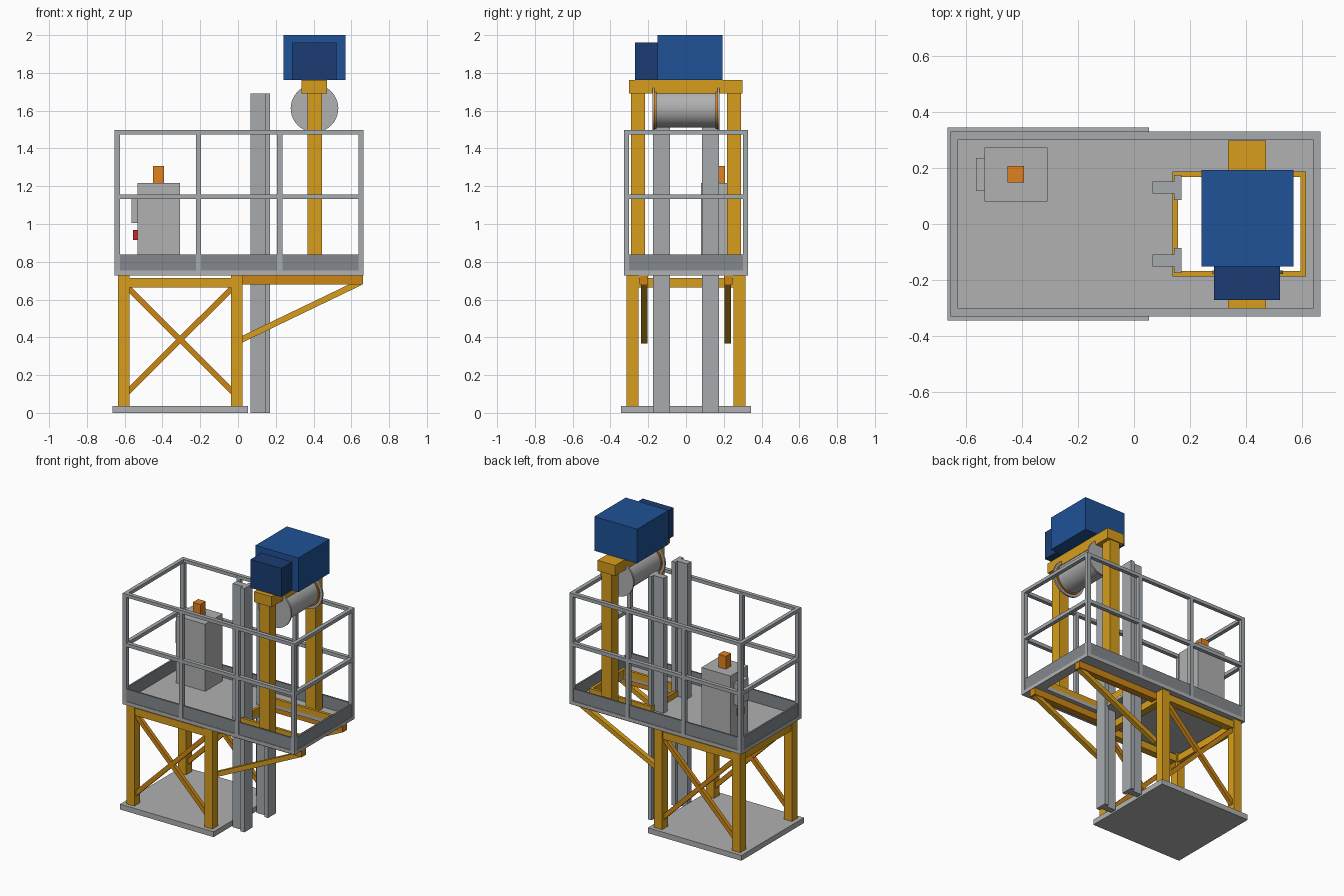
import bpy, bmesh, math
from mathutils import Vector

if "Cube" in bpy.data.objects:
    bpy.data.objects.remove(bpy.data.objects["Cube"])


def material(name, r, g, b):
    m = bpy.data.materials.new(name)
    m.diffuse_color = (r, g, b, 1)
    m.use_nodes = True
    m.node_tree.nodes["Principled BSDF"].inputs["Base Color"].default_value = m.diffuse_color
    return m


YELLOW = material("yellow_paint", 0.68, 0.34, 0.012)
AMBER = material("amber_paint", 0.60, 0.24, 0.007)
BLUE = material("blue_paint", 0.014, 0.085, 0.31)
NAVY = material("navy_paint", 0.011, 0.046, 0.17)
STEEL = material("steel", 0.38, 0.41, 0.43)
DARK = material("dark_steel", 0.23, 0.25, 0.27)
ORANGE = material("orange", 0.74, 0.22, 0.013)
RED = material("red", 0.55, 0.02, 0.02)
GREY = material("light_grey", 0.44, 0.44, 0.44)


def finish(name, bm, mat):
    bmesh.ops.recalc_face_normals(bm, faces=bm.faces)
    me = bpy.data.meshes.new(name)
    bm.to_mesh(me)
    bm.free()
    me.materials.append(mat)
    ob = bpy.data.objects.new(name, me)
    bpy.context.collection.objects.link(ob)
    return ob


def box(name, x, y, z, mat):
    """Box from (min, max) pairs."""
    bm = bmesh.new()
    bmesh.ops.create_cube(bm, size=1)
    for v in bm.verts:
        v.co = [r[0] if c < 0 else r[1] for c, r in zip(v.co, (x, y, z))]
    return finish(name, bm, mat)


def extrude(name, faces, z0, z1, mat):
    """Extrude flat 2D polygons (sharing corners) upwards."""
    bm = bmesh.new()
    for poly in faces:
        bm.faces.new([bm.verts.new((px, py, z0)) for px, py in poly])
    bmesh.ops.remove_doubles(bm, verts=bm.verts, dist=1e-5)
    geo = bmesh.ops.extrude_face_region(bm, geom=bm.faces[:], use_keep_orig=True)
    for v in geo["geom"]:
        if isinstance(v, bmesh.types.BMVert):
            v.co.z = z1
    return finish(name, bm, mat)


def ring(name, x, y, wall, z0, z1, mat, hole=None):
    """Rectangular frame, with given wall or explicit hole (x0, x1, y0, y1)."""
    a, b, c, d = hole or (x[0] + wall, x[1] - wall, y[0] + wall, y[1] - wall)
    o = [(x[0], y[0]), (x[1], y[0]), (x[1], y[1]), (x[0], y[1])]
    i = [(a, c), (b, c), (b, d), (a, d)]
    quads = [(o[k], o[(k + 1) % 4], i[(k + 1) % 4], i[k]) for k in range(4)]
    return extrude(name, quads, z0, z1, mat)


def brace(name, p, q, y, width, depth, mat):
    """Bar in the xz plane from p to q."""
    p, q = Vector((p[0], y, p[1])), Vector((q[0], y, q[1]))
    ob = box(name, (-(q - p).length / 2, (q - p).length / 2),
             (-depth / 2, depth / 2), (-width / 2, width / 2), mat)
    ob.location = (p + q) / 2
    ob.rotation_euler.y = -math.atan2(q.z - p.z, q.x - p.x)
    return ob


def cylinder(name, x, z, radius, y0, y1, mat):
    bpy.ops.mesh.primitive_cylinder_add(
        vertices=48, radius=radius, depth=y1 - y0,
        location=(x, (y0 + y1) / 2, z), rotation=(math.pi / 2, 0, 0))
    ob = bpy.context.object
    ob.name = name
    ob.data.materials.append(mat)
    bpy.ops.object.shade_smooth_by_angle(angle=math.radians(35))
    return ob


def span(s, a, b):
    """Interval (a, b) mirrored to side s."""
    return (a, b) if s > 0 else (-b, -a)


# Base plate and legs
box("base_plate", (-0.665, 0.053), (-0.343, 0.343), (0, 0.037), GREY)
LEG_X = [(-0.636, -0.574), (-0.038, 0.024)]
for s, side in ((-1, "front"), (1, "back")):
    for xr, end in zip(LEG_X, ("left", "right")):
        box(f"{side}_{end}_leg", xr, span(s, 0.252, 0.315), (0.037, 0.728), YELLOW)
    box(f"{side}_top_beam", (-0.58, -0.03), span(s, 0.258, 0.309), (0.663, 0.714), YELLOW)
    # Crossed braces between the legs
    brace(f"{side}_rising_brace", (-0.585, 0.11), (-0.027, 0.665), s * 0.284, 0.03, 0.028, AMBER)
    brace(f"{side}_falling_brace", (-0.585, 0.665), (-0.027, 0.11), s * 0.284, 0.03, 0.026, AMBER)
    # Cantilever arm and its strut
    box(f"{side}_cantilever_beam", (-0.03, 0.662), span(s, 0.2, 0.247), (0.68, 0.728), AMBER)
    brace(f"{side}_cantilever_strut", (0.005, 0.382), (0.645, 0.69), s * 0.222, 0.032, 0.034, YELLOW)
for xr, end in zip(LEG_X, ("left", "right")):
    box(f"{end}_cross_beam", (xr[0] + 0.006, xr[1] - 0.006), (-0.26, 0.26), (0.663, 0.714), YELLOW)

# Deck with hoistway opening and raised curb
PX, PY = (-0.654, 0.665), (-0.329, 0.329)
ring("deck", PX, PY, 0, 0.728, 0.753, GREY, hole=(0.155, 0.595, -0.168, 0.168))
ring("opening_curb", (0.137, 0.613), (-0.187, 0.187), 0.019, 0.745, 0.795, YELLOW)

# Guard rail: toe board, two rails, posts
inset = 0.004
ring("toe_board", (PX[0] + inset, PX[1] - inset), (PY[0] + inset, PY[1] - inset),
     0.012, 0.753, 0.838, DARK)
ring("mid_rail", PX, PY, 0.027, 1.132, 1.157, STEEL)
ring("top_rail", PX, PY, 0.027, 1.475, 1.498, STEEL)
for s, side in ((-1, "front"), (1, "back")):
    for k in range(4):
        cx = -0.64 + k * (1.291 / 3)
        box(f"{side}_rail_post_{k + 1}", (cx - 0.014, cx + 0.014),
            span(s, 0.301, 0.329), (0.753, 1.49), STEEL)

# T-section guide columns, hoist posts
for s, side in ((-1, "front"), (1, "back")):
    c = s * 0.13
    web = [(0.066, c - 0.022), (0.142, c - 0.022), (0.142, c + 0.022), (0.066, c + 0.022)]
    flange = [(0.142, c - 0.022), (0.142, c - 0.044), (0.17, c - 0.044),
              (0.17, c + 0.044), (0.142, c + 0.044), (0.142, c + 0.022)]
    extrude(f"{side}_guide_column", [web, flange], 0, 1.69, STEEL)
    box(f"{side}_hoist_post", (0.367, 0.444), span(s, 0.217, 0.291), (0.75, 1.695), YELLOW)

# Head beam, machine and gearbox
box("head_beam", (0.335, 0.47), (-0.302, 0.298), (1.69, 1.763), YELLOW)
box("hoist_machine", (0.24, 0.568), (-0.151, 0.193), (1.763, 2.0), BLUE)
box("hoist_gearbox", (0.285, 0.521), (-0.27, -0.15), (1.763, 1.96), NAVY)

# Rope drum with end flanges and orange rims
cylinder("rope_drum", 0.405, 1.612, 0.1, -0.166, 0.166, GREY)
for s, side in ((-1, "front"), (1, "back")):
    cylinder(f"{side}_drum_flange", 0.405, 1.612, 0.126, *span(s, 0.166, 0.178), GREY)
    cylinder(f"{side}_drum_rim", 0.405, 1.612, 0.108, *span(s, 0.156, 0.167), ORANGE)

# Control cabinet
box("control_cabinet", (-0.532, -0.308), (0.08, 0.272), (0.753, 1.218), GREY)
box("cabinet_panel", (-0.563, -0.53), (0.118, 0.235), (1.005, 1.157), GREY)
box("stop_button", (-0.555, -0.53), (0.15, 0.202), (0.915, 0.967), RED)
box("warning_beacon", (-0.45, -0.392), (0.147, 0.206), (1.218, 1.307), ORANGE)
